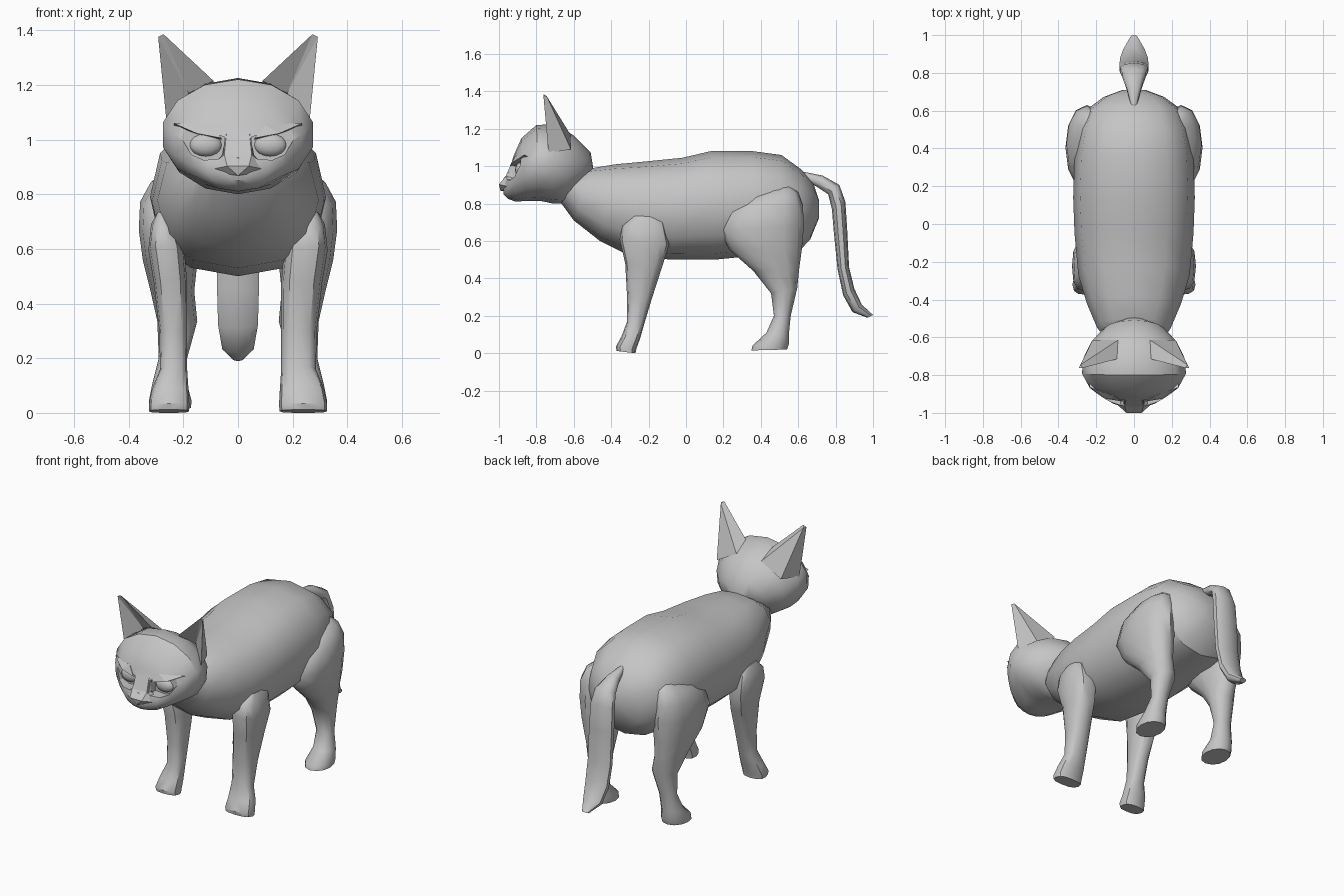
import bpy, bmesh, math

fur = bpy.data.materials.new("grey_fur")
fur.diffuse_color = (0.56, 0.56, 0.56, 1)


def finish(name, bm, angle=38):
    bmesh.ops.recalc_face_normals(bm, faces=bm.faces[:])
    me = bpy.data.meshes.new(name)
    bm.to_mesh(me)
    bm.free()
    me.materials.append(fur)
    ob = bpy.data.objects.new(name, me)
    bpy.context.collection.objects.link(ob)
    bpy.ops.object.select_all(action='DESELECT')
    bpy.context.view_layer.objects.active = ob
    ob.select_set(True)
    if angle:
        bpy.ops.object.shade_smooth_by_angle(angle=math.radians(angle))
    return ob


def loft(name, stations, sides=12, square=0.85, side=1, angle=38):
    """Each station: (y, z) of one edge, (y, z) of the opposite edge, half width, centre x."""
    def soft(v):
        return math.copysign(abs(v) ** square, v)
    bm = bmesh.new()
    rings = []
    for ya, za, yb, zb, hw, cx in stations:
        ring = []
        for i in range(sides):
            a = 2 * math.pi * i / sides
            t = 0.5 - 0.5 * soft(math.cos(a))
            ring.append(bm.verts.new((side * (cx + hw * soft(math.sin(a))),
                                      ya + (yb - ya) * t, za + (zb - za) * t)))
        rings.append(ring)
    for r, q in zip(rings, rings[1:]):
        for i in range(sides):
            j = (i + 1) % sides
            bm.faces.new((r[i], r[j], q[j], q[i]))
    bm.faces.new(rings[0])
    bm.faces.new(rings[-1])
    return finish(name, bm, angle)


def solid(name, points, faces, side=1, angle=0):
    bm = bmesh.new()
    vs = [bm.verts.new((side * x, y, z)) for x, y, z in points]
    for f in faces:
        bm.faces.new([vs[i] for i in f])
    return finish(name, bm, angle)


# torso with neck
loft("torso", [
    (-.68, .82, -.53, .97, .15, 0),
    (-.60, .71, -.50, .99, .195, 0),
    (-.46, .60, -.38, 1.01, .25, 0),
    (-.32, .53, -.22, 1.025, .295, 0),
    (-.08, .50, -.02, 1.045, .315, 0),
    (.15, .50, .13, 1.08, .322, 0),
    (.35, .52, .36, 1.08, .315, 0),
    (.50, .53, .51, 1.06, .29, 0),
    (.60, .54, .62, .98, .245, 0),
    (.665, .61, .68, .91, .16, 0),
    (.71, .72, .71, .82, .06, 0)], sides=12)

# head, from muzzle to nape
head = loft("head", [
    (-.975, .85, -.975, .935, .045, 0),
    (-.95, .825, -.95, .965, .115, 0),
    (-.91, .81, -.92, 1.06, .175, 0),
    (-.85, .815, -.88, 1.15, .24, 0),
    (-.78, .815, -.80, 1.22, .282, 0),
    (-.71, .80, -.71, 1.225, .275, 0),
    (-.65, .80, -.60, 1.165, .23, 0),
    (-.61, .84, -.51, 1.075, .16, 0),
    (-.57, .87, -.495, .985, .08, 0)], sides=14, square=1.0)

# nose bridge and upper lip overhanging the mouth
solid("muzzle", [(-.125, -.925, .885), (-.04, -1.0, .903), (.04, -1.0, .903), (.125, -.925, .885),
                 (0, -.992, .868), (-.042, -.93, 1.025), (.042, -.93, 1.025), (0, -.92, .87),
                 (-.06, -.93, .94), (.06, -.93, .94), (-.05, -.965, .945), (.05, -.965, .945)],
      [(1, 2, 11, 10), (10, 11, 6, 5), (0, 1, 10), (0, 10, 8), (8, 10, 5), (2, 3, 11),
       (3, 9, 11), (11, 9, 6), (1, 4, 2), (0, 4, 1), (2, 4, 3), (0, 7, 4), (4, 7, 3),
       (0, 8, 7), (7, 9, 3), (8, 5, 7), (7, 6, 9), (5, 6, 7)])

for s, tag in ((1, "right"), (-1, "left")):
    # eye sockets under slanted brows
    outline = [(.05, 1.01), (.24, 1.06), (.17, .945), (.125, .925), (.055, .93)]
    n = len(outline)
    cutter = solid("socket_cutter_" + tag,
                   [(x, y, z) for y in (-1.1, -.885) for x, z in outline],
                   [tuple(range(n)), tuple(range(n, 2 * n))] +
                   [(i, (i + 1) % n, n + (i + 1) % n, n + i) for i in range(n)], s)
    cutter.hide_render = True
    cutter.hide_viewport = True
    mod = head.modifiers.new("socket_" + tag, 'BOOLEAN')
    mod.object = cutter
    mod.operation = 'DIFFERENCE'
    mod.solver = 'EXACT'

    bpy.ops.mesh.primitive_uv_sphere_add(segments=14, ring_count=8, location=(s * .118, -.882, .98))
    eye = bpy.context.object
    eye.name = "eye_" + tag
    eye.scale = (.06, .032, .042)
    eye.data.materials.append(fur)
    bpy.ops.object.shade_smooth()

    # slanted brow lid over the eye
    solid("brow_" + tag,
          [(.06, -.94, 1.005), (.06, -.90, 1.0), (.235, -.865, 1.06), (.235, -.84, 1.05),
           (.10, -.915, 1.055), (.15, -.925, 1.022), (.15, -.88, 1.02)],
          [(0, 5, 4), (5, 2, 4), (0, 1, 6, 5), (5, 6, 3, 2), (0, 4, 1), (1, 4, 6), (6, 4, 3),
           (3, 4, 2)], s)

    # pointed ears, hollow in front
    solid("ear_" + tag,
          [(.09, -.715, 1.215), (.262, -.735, 1.07), (.085, -.615, 1.165), (.18, -.67, 1.17),
           (.272, -.762, 1.385), (.292, -.762, 1.375), (.283, -.745, 1.375), (.22, -.615, 1.09)],
          [(0, 2, 6, 4), (2, 7, 6), (7, 1, 5, 6), (0, 4, 3), (3, 4, 5), (3, 5, 1),
           (4, 6, 5), (0, 3, 2), (2, 3, 7), (7, 3, 1)], s)

    # front leg: flat inner side, contoured outer side
    inner = .158 if s > 0 else .186
    profile = [  # front y, z, back y, z, outer x, extra inset of the inner side
        (-.28, .735, -.17, .73, .295, .075),
        (-.34, .68, -.115, .70, .318, .04),
        (-.355, .61, -.09, .58, .328, .01),
        (-.325, .48, -.125, .47, .308, 0),
        (-.315, .30, -.18, .30, .288, 0),
        (-.315, .17, -.225, .15, .285, 0),
        (-.345, .09, -.245, .08, .315, -.005),
        (-.375, .035, -.265, .025, .326, -.008),
        (-.37, .012, -.27, 0, .325, -.006)]
    loft("front_leg_" + tag,
         [(a, b, c, d, (o - inner - e) / 2, (o + inner + e) / 2) for a, b, c, d, o, e in profile],
         sides=12, square=.75, side=s)

    # hind leg with thigh sunk into the rump, hock and paw
    loft("hind_leg_" + tag, [
        (.42, .875, .54, .91, .03, .215),
        (.31, .825, .60, .86, .085, .235),
        (.22, .755, .625, .79, .108, .25),
        (.18, .66, .63, .68, .113, .25),
        (.23, .555, .62, .56, .10, .248),
        (.36, .44, .605, .45, .08, .24),
        (.455, .32, .595, .35, .073, .222),
        (.47, .20, .56, .20, .052, .238),
        (.43, .11, .55, .10, .064, .25),
        (.355, .04, .55, .05, .078, .248),
        (.35, .015, .54, .02, .076, .248)], sides=12, square=.95, side=s, angle=50)

# hanging tail with a kicked-up tip
loft("tail", [
    (.62, .93, .63, .97, .015, 0),
    (.70, .89, .73, .95, .04, 0),
    (.76, .85, .82, .90, .065, 0),
    (.78, .77, .852, .81, .077, 0),
    (.79, .65, .862, .66, .08, 0),
    (.81, .45, .872, .46, .08, 0),
    (.84, .31, .90, .345, .076, 0),
    (.89, .22, .94, .26, .06, 0),
    (.97, .19, 1.0, .205, .02, 0)], sides=10, angle=45)
